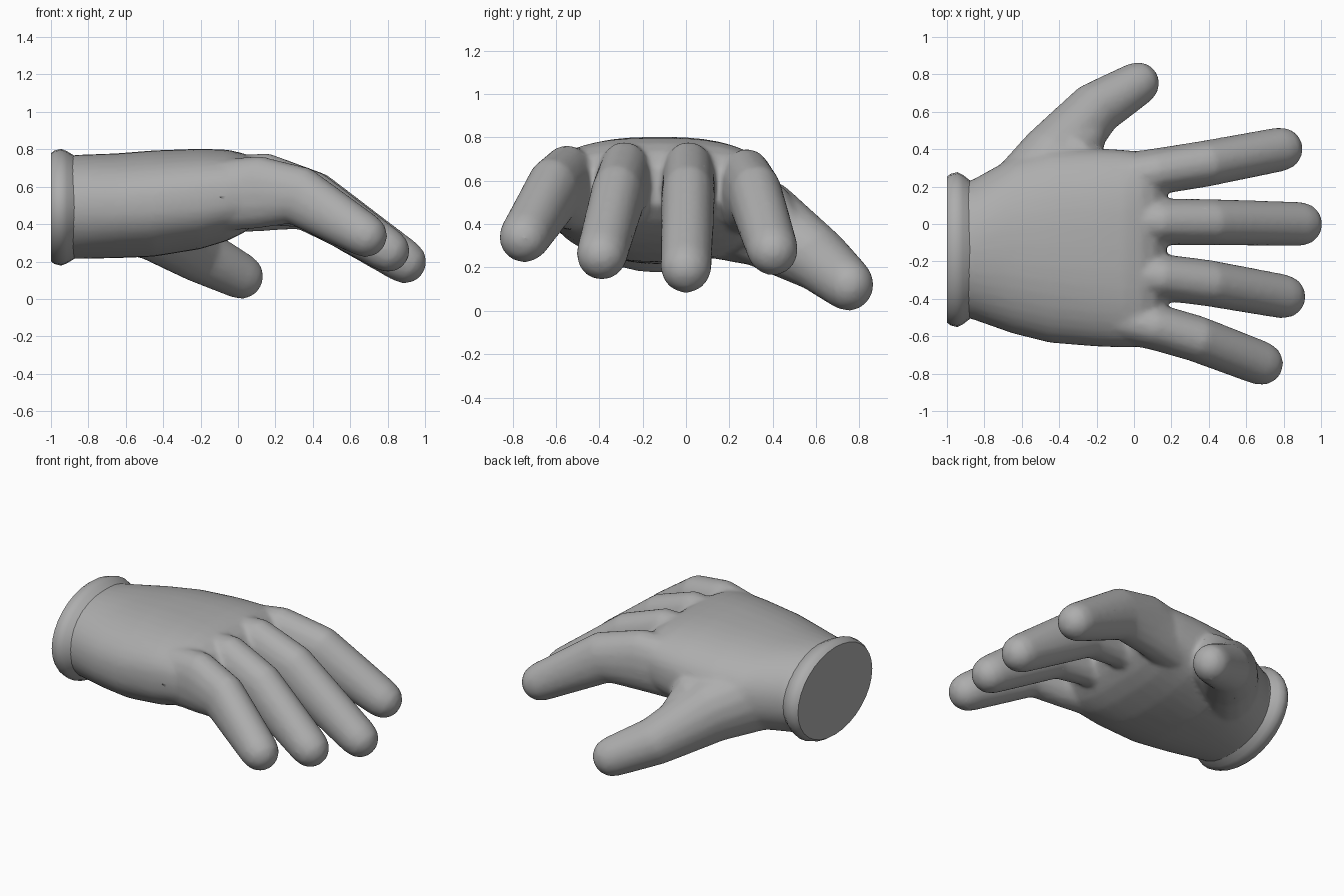
import bpy, bmesh
from math import sin, cos, pi, copysign
from mathutils import Vector

if "Cube" in bpy.data.objects:
    bpy.data.objects.remove(bpy.data.objects["Cube"])

grey = bpy.data.materials.new("grey")
grey.diffuse_color = (0.42, 0.42, 0.42, 1)
grey.use_nodes = True
grey.node_tree.nodes["Principled BSDF"].inputs["Base Color"].default_value = grey.diffuse_color


def spow(v, n):
    return copysign(abs(v) ** (2 / n), v)


def loft(bm, rings, tip=False, straight=False, sides=16):
    """Closed tube through rings of (x, y, z, half width, half height, squareness)."""
    ctr = [Vector(r[:3]) for r in rings]
    rad = [(r[3], r[4], r[5] if len(r) > 5 else 2.0) for r in rings]
    tan = []
    for i in range(len(ctr)):
        t = (ctr[min(i + 1, len(ctr) - 1)] - ctr[max(i - 1, 0)]).normalized()
        tan.append(Vector((1, 0, 0)) if straight else t)
    if tip:  # round end
        c, (a, b, n), t = ctr[-1], rad[-1], tan[-1]
        for ang in (0.5, 0.95, 1.3):
            ctr.append(c + t * a * sin(ang))
            rad.append((a * cos(ang), b * cos(ang), n))
            tan.append(t)
    loops = []
    for c, (a, b, n), t in zip(ctr, rad, tan):
        side = t.cross(Vector((0, 0, 1))).normalized()
        up = side.cross(t)
        loops.append([bm.verts.new(c + side * a * spow(cos(2 * pi * k / sides), n)
                                   + up * b * spow(sin(2 * pi * k / sides), n))
                      for k in range(sides)])
    for p, q in zip(loops, loops[1:]):
        for k in range(sides):
            j = (k + 1) % sides
            bm.faces.new((p[k], p[j], q[j], q[k]))
    bm.faces.new(loops[0])
    bm.faces.new(loops[-1])


def finish(bm, name):
    bmesh.ops.recalc_face_normals(bm, faces=bm.faces[:])
    me = bpy.data.meshes.new(name)
    bm.to_mesh(me)
    bm.free()
    me.materials.append(grey)
    ob = bpy.data.objects.new(name, me)
    bpy.context.collection.objects.link(ob)
    return ob


# Palm, thinning into the webs between the fingers
bm = bmesh.new()
loft(bm, [(-0.91, -0.137, 0.490, 0.365, 0.275, 2.1),
          (-0.87, -0.137, 0.492, 0.370, 0.278, 2.1),
          (-0.65, -0.115, 0.498, 0.470, 0.280, 2.25),
          (-0.45, -0.115, 0.510, 0.520, 0.284, 2.35),
          (-0.20, -0.125, 0.535, 0.530, 0.268, 2.5),
          (-0.05, -0.132, 0.555, 0.528, 0.242, 2.6),
          (0.04, -0.135, 0.567, 0.520, 0.208, 2.7),
          (0.11, -0.135, 0.575, 0.500, 0.160, 2.7),
          (0.17, -0.135, 0.575, 0.440, 0.090, 2.5)],
     straight=True, sides=40)

# Fingers: root, knuckle, bend and tip centres
fingers = [
    [(-0.22, 0.22, 0.53), (0.13, 0.282, 0.555), (0.38, 0.322, 0.52), (0.785, 0.40, 0.28)],
    [(-0.22, 0.02, 0.56), (0.15, 0.012, 0.588), (0.40, 0.01, 0.525), (0.890, 0.00, 0.20)],
    [(-0.22, -0.24, 0.56), (0.15, -0.285, 0.588), (0.39, -0.315, 0.525), (0.800, -0.388, 0.26)],
    [(-0.22, -0.47, 0.54), (0.12, -0.552, 0.572), (0.33, -0.612, 0.55), (0.680, -0.745, 0.34)],
]
for pts in fingers:
    sizes = [(0.135, 0.19, 2.2), (0.124, 0.194, 2.2), (0.124, 0.160, 2.1), (0.119, 0.119, 2.0)]
    loft(bm, [p + s for p, s in zip(pts, sizes)], tip=True)

# Thumb and the web that joins it to the palm
loft(bm, [(-0.66, 0.08, 0.49, 0.20, 0.24),
          (-0.43, 0.36, 0.400, 0.185, 0.205),
          (-0.20, 0.620, 0.230, 0.147, 0.148),
          (0.018, 0.750, 0.120, 0.118, 0.124)], tip=True)
loft(bm, [(-0.55, 0.10, 0.50, 0.18, 0.23),
          (-0.30, 0.380, 0.420, 0.14, 0.17),
          (-0.19, 0.530, 0.280, 0.06, 0.08)], tip=True)

# Fuse the hand parts into one softly blended skin
hand = finish(bm, "gloved_hand")
rem = hand.modifiers.new("fuse", 'REMESH')
rem.mode = 'VOXEL'
rem.voxel_size = 0.014
rem.use_smooth_shade = True
smooth = hand.modifiers.new("soften", 'SMOOTH')
smooth.factor = 0.5
smooth.iterations = 14
dec = hand.modifiers.new("lighten", 'DECIMATE')
dec.ratio = 0.3

# Rolled cuff with a flat closed end
bm = bmesh.new()
loft(bm, [(x, -0.137, 0.49, a, b) for x, a, b in (
    (-1.00, 0.390, 0.290), (-0.98, 0.405, 0.304), (-0.945, 0.414, 0.312),
    (-0.915, 0.400, 0.300), (-0.89, 0.380, 0.285), (-0.865, 0.362, 0.270))],
     straight=True, sides=32)
cuff = finish(bm, "cuff")
bpy.ops.object.select_all(action='DESELECT')
cuff.select_set(True)
bpy.context.view_layer.objects.active = cuff
bpy.ops.object.shade_smooth_by_angle(angle=0.9)
